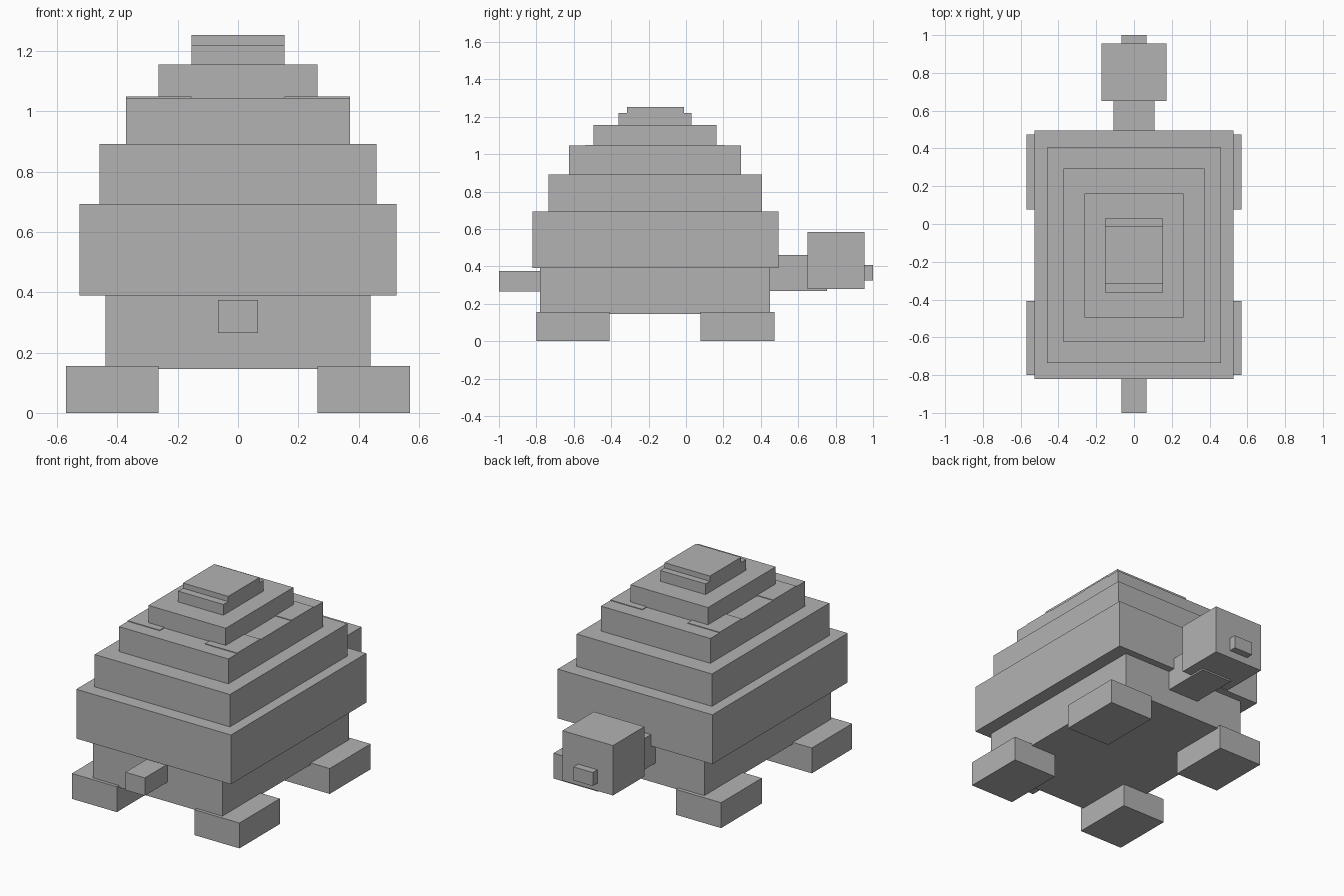
import bpy
import bmesh
from mathutils import Matrix, Vector

cube = bpy.data.objects.get("Cube")
if cube:
    bpy.data.objects.remove(cube, do_unlink=True)

# One plain grey for the whole model
GREY = (0.448, 0.448, 0.448, 1)
grey = bpy.data.materials.new("plain grey")
grey.use_nodes = True
grey.diffuse_color = GREY
grey.node_tree.nodes["Principled BSDF"].inputs["Base Color"].default_value = GREY


def box(name, x, y, z):
    """Axis-aligned block from (low, high) ranges."""
    low, high = Vector((x[0], y[0], z[0])), Vector((x[1], y[1], z[1]))
    mesh = bpy.data.meshes.new(name)
    bm = bmesh.new()
    place = Matrix.Translation((low + high) / 2) @ Matrix.Diagonal((*(high - low), 1))
    bmesh.ops.create_cube(bm, size=1, matrix=place)
    bm.to_mesh(mesh)
    bm.free()
    mesh.materials.append(grey)
    obj = bpy.data.objects.new(name, mesh)
    bpy.context.collection.objects.link(obj)
    return obj


def centred(name, half, y, z):
    return box(name, (-half, half), y, z)


def pair(name, inner, outer, y, z):
    box(name + "_left", (inner, outer), y, z)
    box(name + "_right", (-outer, -inner), y, z)


# Body, head and tail
centred("body", 0.44, (-0.78, 0.45), (0.145, 0.39))
centred("neck", 0.108, (0.45, 0.755), (0.268, 0.46))
centred("head", 0.172, (0.65, 0.955), (0.278, 0.585))
centred("snout", 0.066, (0.955, 1.0), (0.325, 0.408))
centred("tail", 0.066, (-1.0, -0.78), (0.265, 0.375))

# Stepped shell, widest tier first: half width, back, front, top
tiers = [
    (0.526, -0.82, 0.495, 0.693),
    (0.46, -0.735, 0.405, 0.892),
    (0.372, -0.625, 0.295, 1.045),
    (0.263, -0.495, 0.162, 1.155),
    (0.154, -0.362, 0.03, 1.221),
    (0.154, -0.315, -0.012, 1.253),
]
base = 0.39
for i, (half, back, front, top) in enumerate(tiers):
    centred(f"shell_tier_{i + 1}", half, (back, front), (base, top))
    base = top

# Thin raised corner plates on the third tier
for end, y in (("tail_end", (-0.54, -0.315)), ("head_end", (-0.012, 0.205))):
    pair("shell_plate_" + end, 0.154, 0.372, y, (1.04, 1.049))

# Feet
for end, y in (("tail_end", (-0.8, -0.408)), ("head_end", (0.077, 0.473))):
    pair("foot_" + end, 0.264, 0.57, y, (0, 0.156))
